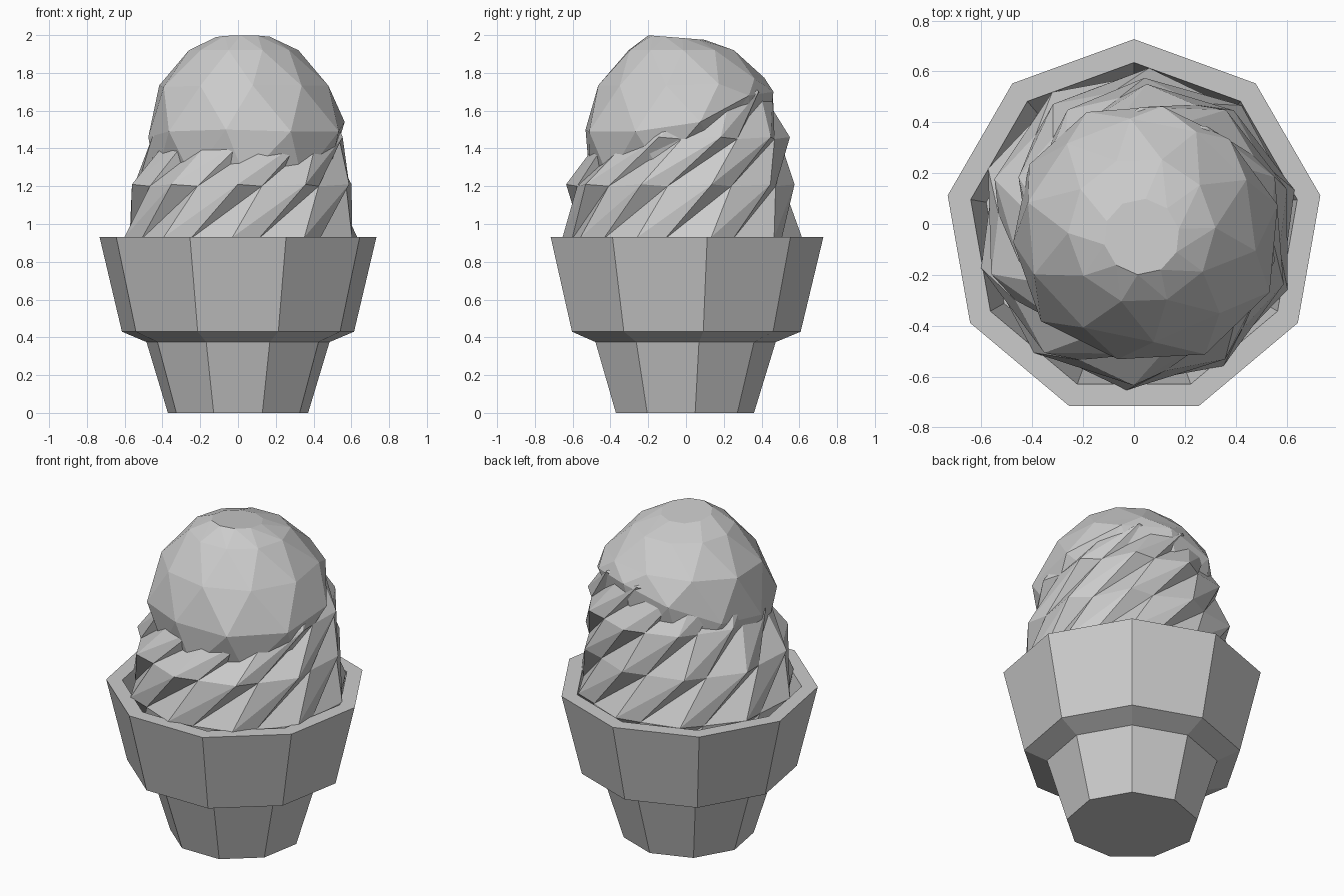
import bpy, bmesh, math

cube = bpy.data.objects.get("Cube")
if cube:
    bpy.data.objects.remove(cube)

grey = bpy.data.materials.new("light_grey")
grey.use_nodes = True
grey.diffuse_color = (0.6, 0.6, 0.6, 1)
grey.node_tree.nodes["Principled BSDF"].inputs["Base Color"].default_value = (0.6, 0.6, 0.6, 1)


def loft(name, rings, split=False):
    """Skin a stack of equal rings of points and cap both ends."""
    bm = bmesh.new()
    loops = [[bm.verts.new(p) for p in ring] for ring in rings]
    n = len(loops[0])
    for a, b in zip(loops, loops[1:]):
        for i in range(n):
            j = (i + 1) % n
            bm.faces.new((a[i], a[j], b[j], b[i]))
    bm.faces.new(loops[0][::-1])
    bm.faces.new(loops[-1])
    if split:
        bmesh.ops.triangulate(bm, faces=bm.faces[:])
    bmesh.ops.recalc_face_normals(bm, faces=bm.faces[:])
    mesh = bpy.data.meshes.new(name)
    bm.to_mesh(mesh)
    bm.free()
    mesh.materials.append(grey)
    obj = bpy.data.objects.new(name, mesh)
    bpy.context.collection.objects.link(obj)
    return obj


def polar(angle, r, z, cx=0, cy=0):
    a = math.radians(angle)
    return (cx + r * math.cos(a), cy + r * math.sin(a), z)


# Nine-sided wafer cup with stepped wall and open rim
cup = [(0.377, 0), (0.492, 0.375), (0.624, 0.43), (0.744, 0.93), (0.652, 0.93), (0.59, 0.65)]
loft("wafer_cup", [[polar(90 + 40 * i, r, z, 0, -0.017) for i in range(9)] for r, z in cup])

# Twisted ice cream body: ridges with a steep underside and a gentle upper slope
# Each level: height, ridge radius, centre x, centre y, valley ratio
levels = [(0.66, 0.58, 0.02, -0.01, 0.94),
          (0.93, 0.635, 0.015, -0.02, 0.93),
          (1.21, 0.605, 0.02, -0.03, 0.92),
          (1.46, 0.53, 0.05, 0.02, 0.92),
          (1.7, 0.44, 0.04, 0.02, 0.91),
          (1.84, 0.27, 0.03, 0.01, 0.9)]
ridges, twist = 10, 38
body = []
for k, (z, r, cx, cy, valley) in enumerate(levels):
    ring = []
    for i in range(ridges):
        a = 360 / ridges * i + twist * k + 12
        ring.append(polar(a, r, z, cx, cy))
        ring.append(polar(a + 13, r * valley, z - 0.01, cx, cy))
    body.append(ring)
loft("swirl_body", body, True)

# Rounded top scoop whose lip climbs around the back
# Each lip point: height, radius
lip = [(1.54, 0.54), (1.68, 0.48), (1.7, 0.47), (1.62, 0.49), (1.5, 0.5),
       (1.46, 0.51), (1.49, 0.55), (1.5, 0.54), (1.49, 0.57), (1.49, 0.57)]
scoop = [[], [], [], [], []]
for i, (z, r) in enumerate(lip):
    a = 36 * i + 8
    rise = z - 1.48
    scoop[0].append(polar(a - 25, r - 0.06, z - 0.25, 0.03, 0))
    scoop[1].append(polar(a, r, z, 0.03, 0))
    scoop[2].append(polar(a + 16, 0.46 - 0.15 * rise, 1.73 + 0.2 * rise, 0.03, -0.01))
    scoop[3].append(polar(a + 30, 0.29, 1.92, 0.03, -0.025))
    scoop[4].append(polar(a + 40, 0.15, 1.987 - 0.012 * math.sin(math.radians(a + 40)), 0.03, -0.05))
loft("swirl_top", scoop, True)
